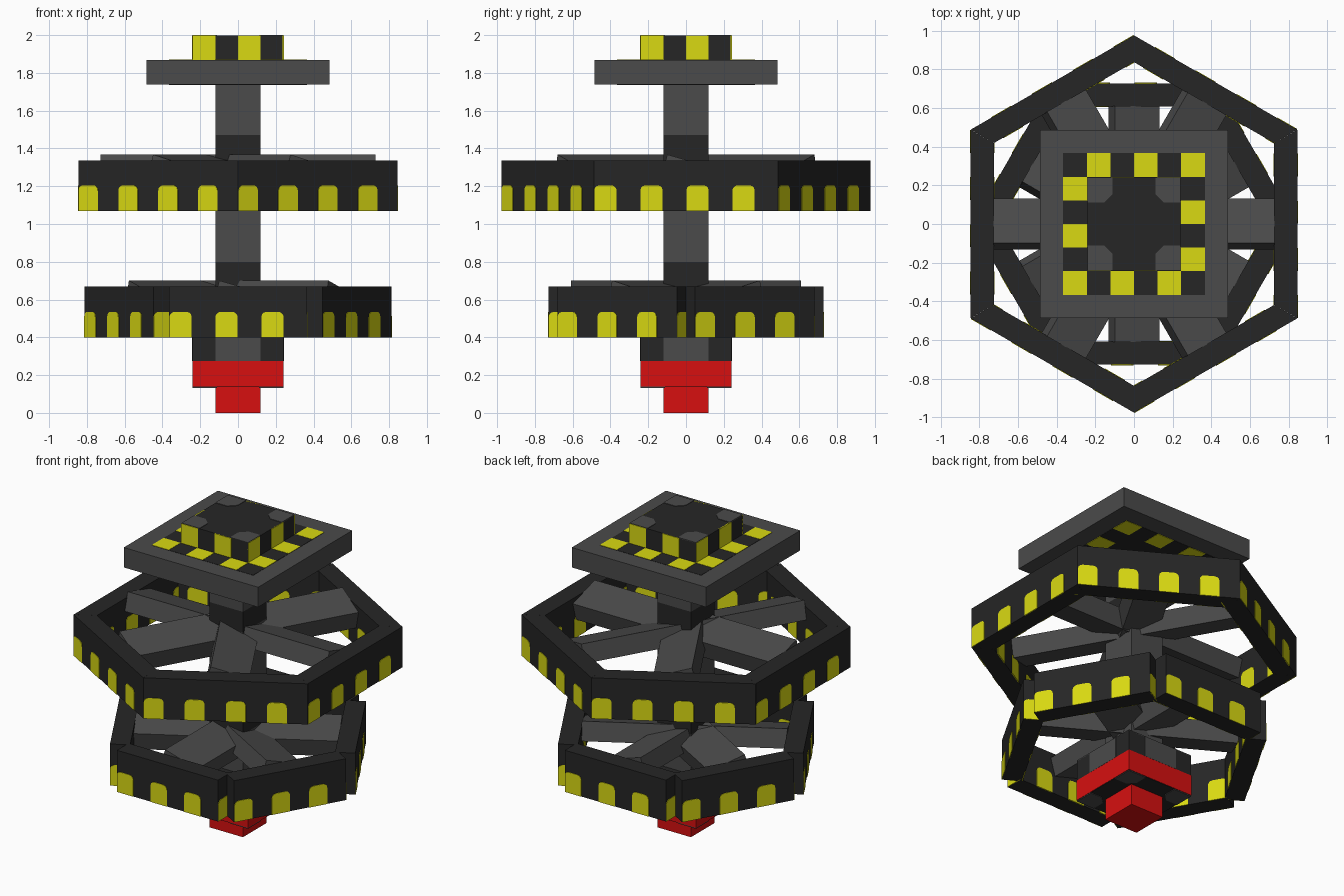
import bpy, bmesh, math
from mathutils import Matrix

if "Cube" in bpy.data.objects:
    bpy.data.objects.remove(bpy.data.objects["Cube"])


def material(name, rgb):
    m = bpy.data.materials.new(name)
    m.diffuse_color = (*rgb, 1)
    m.use_nodes = True
    m.node_tree.nodes["Principled BSDF"].inputs["Base Color"].default_value = m.diffuse_color
    return m


MATS = [material("dark_metal", (0.019, 0.019, 0.019)),
        material("grey_metal", (0.069, 0.069, 0.069)),
        material("window_yellow", (0.70, 0.70, 0.006)),
        material("signal_red", (0.68, 0.005, 0.005))]
DARK, GREY, YELLOW, RED = range(4)
CELL = 0.122    # pattern grid
EPS = 0.003     # plate thickness above a surface
I = Matrix.Identity(4)


def prism(bm, pts, z0, z1, mat, mtx=I):
    """Extrude a counter-clockwise 2D outline from z0 to z1, then transform."""
    lo = [bm.verts.new(mtx @ Matrix.Translation((x, y, z0)).translation) for x, y in pts]
    hi = [bm.verts.new(mtx @ Matrix.Translation((x, y, z1)).translation) for x, y in pts]
    faces = [bm.faces.new(lo[::-1]), bm.faces.new(hi)]
    n = len(pts)
    for i in range(n):
        j = (i + 1) % n
        faces.append(bm.faces.new((lo[i], lo[j], hi[j], hi[i])))
    for f in faces:
        f.material_index = mat


def rect(x0, x1, y0, y1):
    return [(x0, y0), (x1, y0), (x1, y1), (x0, y1)]


def box(bm, half, z0, z1, mat):
    prism(bm, rect(-half, half, -half, half), z0, z1, mat)


def finish(name, bm):
    bmesh.ops.recalc_face_normals(bm, faces=bm.faces)
    me = bpy.data.meshes.new(name)
    bm.to_mesh(me)
    bm.free()
    for m in MATS:
        me.materials.append(m)
    ob = bpy.data.objects.new(name, me)
    bpy.context.collection.objects.link(ob)
    return ob


def rot(deg, axis='Z'):
    return Matrix.Rotation(math.radians(deg), 4, axis)


# window outline: flat bottom, rounded top corners (x across, y up)
def window_outline(w, h, r=0.028, seg=3):
    pts = [(-w / 2, 0), (w / 2, 0)]
    for cx, a0 in ((w / 2 - r, 0), (r - w / 2, 90)):
        for s in range(seg + 1):
            a = math.radians(a0 + 90 * s / seg)
            pts.append((cx + r * math.cos(a), h - r + r * math.sin(a)))
    return pts


# six-sided ring of wall segments with window plates inside and out
def ring(name, apothem, length, inner_length, z0, z1, cells, turn, end_windows):
    bm = bmesh.new()
    t = 0.12
    a, b = length / 2, inner_length / 2
    win = window_outline(CELL * 0.97, 0.135)
    upright = rot(90, 'X')          # outline up becomes z, depth becomes -y
    for k in range(6):
        m = rot(turn + 60 * k)
        prism(bm, [(-a, -apothem), (a, -apothem), (b, t - apothem), (-b, t - apothem)],
              z0, z1, DARK, m)
        for c in range(0, cells, 2):
            x = -a + (c + 0.5) * length / cells
            for y in (-apothem, t - apothem):
                prism(bm, win, -EPS, EPS, YELLOW,
                      m @ Matrix.Translation((x, y, z0)) @ upright)
        if end_windows:
            prism(bm, win, -EPS, EPS, YELLOW,
                  m @ Matrix.Translation((a, t / 2 - apothem, z0)) @ rot(90) @ upright)
    finish(name, bm)


ring("upper_ring", 0.845, 0.975, 0.837, 1.07, 1.335, 8, 30, False)
ring("lower_ring", 0.728, 0.73, 0.73, 0.40, 0.67, 6, 0, True)


# three crossing beams, each rolled about its own length
def spokes(name, half_len, zc, turn):
    bm = bmesh.new()
    for k in range(3):
        m = Matrix.Translation((0, 0, zc)) @ rot(turn - 60 * k) @ rot(-16, 'X')
        prism(bm, rect(-half_len, half_len, -0.12, 0.12), -0.06, 0.06, GREY, m)
    finish(name, bm)


spokes("upper_spokes", 0.728, 1.277, 0)
spokes("lower_spokes", 0.61, 0.61, -30)

# central column with dark collars above each ring
bm = bmesh.new()
for z0, z1, mat in ((0.40, 0.67, GREY), (0.67, 0.80, DARK), (0.80, 1.335, GREY),
                    (1.335, 1.47, DARK), (1.47, 1.74, GREY)):
    box(bm, 0.12, z0, z1, mat)
finish("column", bm)


# grey patches with a clipped inner corner on the four corners of a block face
def corner_patches(bm, z, mat):
    h, s, c = 0.24, 0.13, 0.045
    for k in range(4):
        i = h - s
        prism(bm, [(h, i), (h, h), (i, h), (i, i + c), (i + c, i)],
              z - EPS, z + EPS, mat, rot(90 * k))


# base block: dark with a grey panel on each side
bm = bmesh.new()
box(bm, 0.24, 0.275, 0.41, DARK)
for k in range(4):
    prism(bm, rect(-0.12, 0.12, -0.24 - EPS, -0.23), 0.275, 0.41, GREY, rot(90 * k))
corner_patches(bm, 0.41, GREY)
finish("base_block", bm)

# red nose: wide block with dark underside, then a narrow tip
bm = bmesh.new()
box(bm, 0.242, 0.14, 0.275, RED)
box(bm, 0.24, 0.137, 0.142, DARK)
corner_patches(bm, 0.136, GREY)
finish("red_collar", bm)
bm = bmesh.new()
box(bm, 0.12, 0.0, 0.14, RED)
finish("red_tip", bm)

# top plate with a checked border on both faces
bm = bmesh.new()
box(bm, 0.485, 1.738, 1.868, GREY)
for z in (1.738, 1.868):
    box(bm, 3 * CELL, z - EPS * 0.5, z + EPS * 0.5, DARK)
    for i in range(6):
        for j in range(6):
            if (i + j) % 2 and (i in (0, 5) or j in (0, 5)):
                x, y = (i - 3) * CELL, (2 - j) * CELL
                prism(bm, rect(x, x + CELL, y, y + CELL), z - EPS, z + EPS, YELLOW)
finish("top_plate", bm)

# top block: yellow panels around the sides, grey patches on top
bm = bmesh.new()
box(bm, 0.24, 1.868, 1.997, DARK)
for k in range(4):
    for x in (-0.24, 0.0):
        prism(bm, rect(x, x + 0.12, -0.24 - EPS, -0.235), 1.868, 1.997, YELLOW, rot(90 * k))
corner_patches(bm, 1.997, GREY)
finish("top_block", bm)
